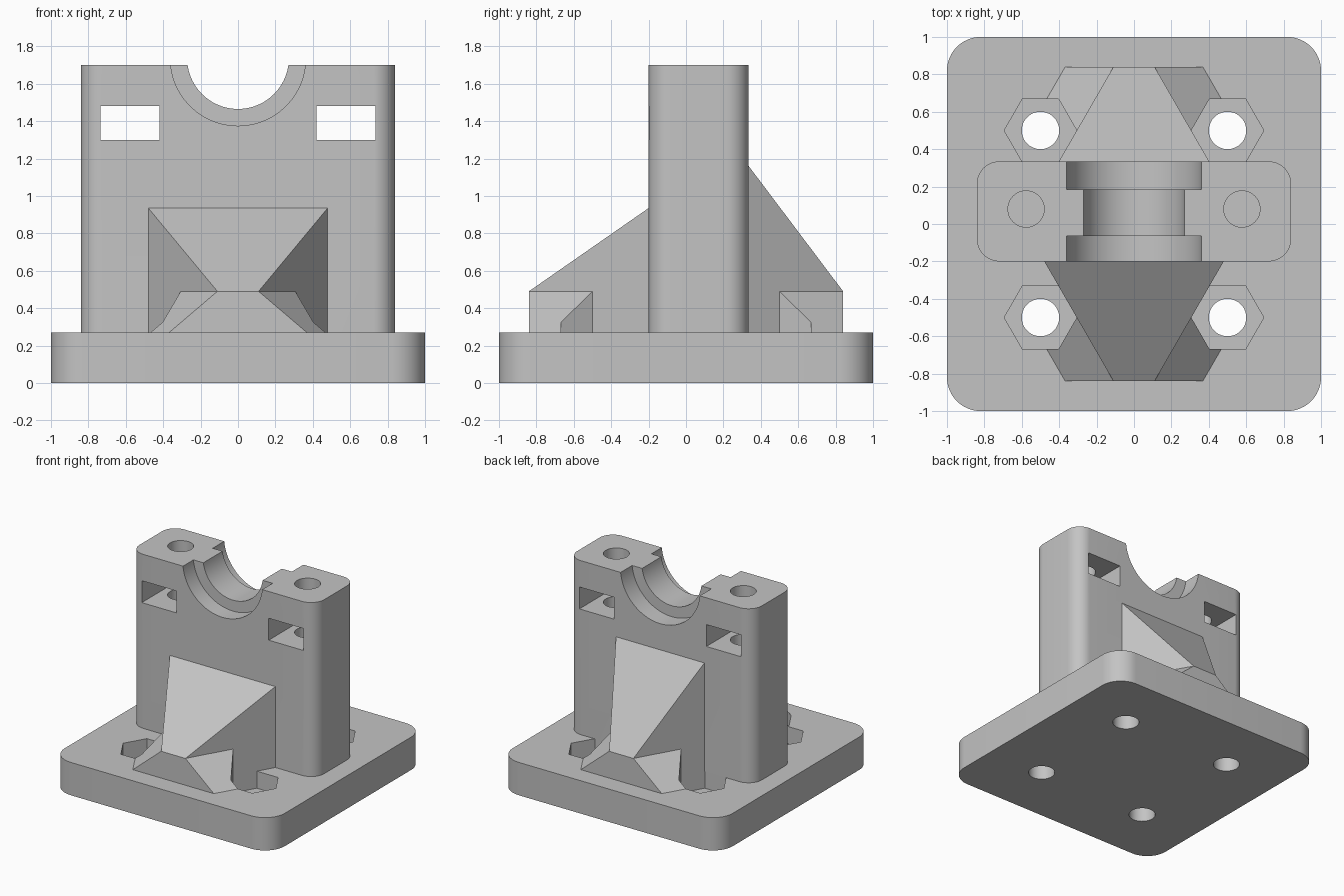
import bpy, bmesh, math
from mathutils import Matrix, Vector

cube = bpy.data.objects.get("Cube")
if cube:
    bpy.data.objects.remove(cube, do_unlink=True)

grey = bpy.data.materials.new("light grey")
grey.use_nodes = True
colour = (0.55, 0.55, 0.55, 1)
grey.diffuse_color = colour
grey.node_tree.nodes["Principled BSDF"].inputs["Base Color"].default_value = colour

BASE_TOP, TOP = 0.27, 1.7
FRONT, BACK = -0.2, 0.335          # pillar faces
EDGE, RIDGE = 0.84, 0.49           # gusset toe distance and height
TAN30 = math.tan(math.radians(30))


def to_object(name, bm):
    bmesh.ops.recalc_face_normals(bm, faces=bm.faces)
    mesh = bpy.data.meshes.new(name)
    bm.to_mesh(mesh)
    bm.free()
    mesh.materials.append(grey)
    obj = bpy.data.objects.new(name, mesh)
    bpy.context.collection.objects.link(obj)
    return obj


def rounded_block(name, x, y0, y1, z0, z1, radius, steps=12):
    """Upright block with rounded vertical edges."""
    bm = bmesh.new()
    corners = [(x, y1), (-x, y1), (-x, y0), (x, y0)]
    ring = []
    for i, (cx, cy) in enumerate(corners):
        mx = cx - math.copysign(radius, cx)
        my = cy - radius if cy == y1 else cy + radius
        for s in range(steps + 1):
            a = (i + s / steps) * math.pi / 2
            ring.append(bm.verts.new((mx + radius * math.cos(a), my + radius * math.sin(a), z0)))
    face = bm.faces.new(ring)
    new = bmesh.ops.extrude_face_region(bm, geom=[face])["geom"]
    bmesh.ops.translate(bm, vec=(0, 0, z1 - z0),
                        verts=[v for v in new if isinstance(v, bmesh.types.BMVert)])
    return to_object(name, bm)


def add_prism(bm, centre, radius, length, sides=48, along_y=False):
    turn = Matrix.Rotation(math.pi / 2, 4, "X") if along_y else Matrix()
    bmesh.ops.create_cone(bm, cap_ends=True, segments=sides, radius1=radius, radius2=radius,
                          depth=length, matrix=Matrix.Translation(centre) @ turn)


def hull(name, points):
    bm = bmesh.new()
    for p in points:
        bm.verts.new(p)
    bmesh.ops.convex_hull(bm, input=bm.verts)
    bmesh.ops.dissolve_limit(bm, angle_limit=0.01, verts=bm.verts, edges=bm.edges)
    return to_object(name, bm)


def cut(target, bm):
    """Subtract a temporary cutter and bake the result."""
    cutter = to_object("cutter", bm)
    cutter.hide_render = True
    mod = target.modifiers.new("cut", "BOOLEAN")
    mod.operation, mod.solver, mod.object = "DIFFERENCE", "EXACT", cutter
    graph = bpy.context.evaluated_depsgraph_get()
    mesh = bpy.data.meshes.new_from_object(target.evaluated_get(graph))
    target.modifiers.clear()
    target.data = mesh
    bpy.data.objects.remove(cutter, do_unlink=True)


def at_corners(bm, z0, z1, radius, sides):
    for x in (-0.5, 0.5):
        for y in (-0.5, 0.5):
            add_prism(bm, (x, y, (z0 + z1) / 2), radius, z1 - z0, sides)


def hex_cutter():
    bm = bmesh.new()
    at_corners(bm, 0.13, 0.8, 0.194, 6)
    # Points of each hexagon face sideways
    for x in (-0.5, 0.5):
        for y in (-0.5, 0.5):
            near = [v for v in bm.verts if v.co.x * x > 0 and v.co.y * y > 0]
            bmesh.ops.rotate(bm, verts=near, cent=(x, y, 0),
                             matrix=Matrix.Rotation(math.pi / 2, 3, "Z"))
    return bm


# Base plate with nut recesses and bolt holes
base = rounded_block("base_plate", 1, -1, 1, 0, BASE_TOP, 0.18)
cut(base, hex_cutter())
bm = bmesh.new()
at_corners(bm, -0.1, 0.5, 0.1, 48)
cut(base, bm)

# Upright with bearing seat
pillar = rounded_block("upright", 0.84, FRONT, BACK, BASE_TOP, TOP, 0.12)
bm = bmesh.new()
add_prism(bm, (0, 0, 1.737), 0.272, 2, 96, True)
cut(pillar, bm)
bm = bmesh.new()
for y0, y1 in ((-0.5, -0.065), (0.185, 0.6)):
    add_prism(bm, (0, (y0 + y1) / 2, 1.737), 0.362, y1 - y0, 96, True)
cut(pillar, bm)

# Nut slots through the upright and vertical screw holes
bm = bmesh.new()
for side in (-1, 1):
    bmesh.ops.create_cube(bm, size=1, matrix=Matrix.Translation((side * 0.577, 0, 1.39))
                          @ Matrix.Diagonal((0.315, 2, 0.18, 1)))
cut(pillar, bm)
bm = bmesh.new()
for side in (-1, 1):
    add_prism(bm, (side * 0.577, 0.08, 1.4), 0.097, 0.8)
cut(pillar, bm)


def ridge_x(y):
    return 0.11 + (EDGE - abs(y)) * TAN30


# Gussets front and back, each with two low flanking wedges
parts = [base, pillar]
for label, root, height in (("front", FRONT, 0.935), ("back", BACK, 1.16)):
    toe = math.copysign(EDGE, root)
    mid = math.copysign(0.5, root)
    pts = []
    for s in (-1, 1):
        for y, z in ((root, height), (toe, RIDGE)):
            pts += [(s * ridge_x(y), y, z), (s * ridge_x(y), y, BASE_TOP)]
    parts.append(hull(label + "_gusset", pts))
    for s, hand in ((-1, "right"), (1, "left")):
        pts = []
        for y in (toe, mid):
            x = ridge_x(y)
            pts += [(s * x, y, RIDGE), (s * x, y, BASE_TOP), (s * (x + 0.258), y, BASE_TOP)]
        wedge = hull(f"{label}_{hand}_wedge", pts)
        cut(wedge, hex_cutter())
        parts.append(wedge)

# Smooth the curved walls, keep edges sharp
bpy.ops.object.select_all(action="DESELECT")
for obj in parts:
    obj.select_set(True)
bpy.context.view_layer.objects.active = base
bpy.ops.object.shade_smooth_by_angle(angle=math.radians(30))
